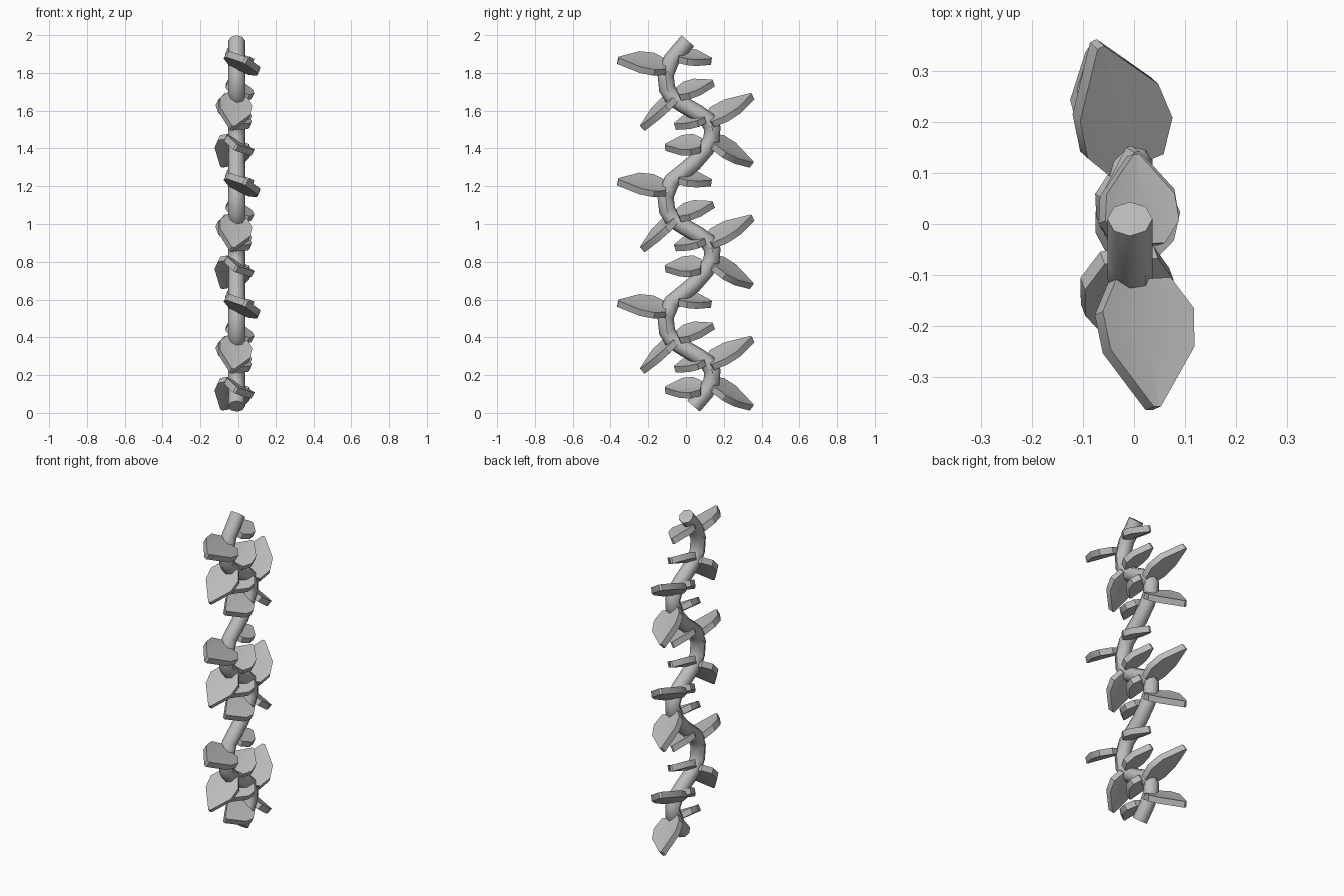
import bpy
from mathutils import Vector

if "Cube" in bpy.data.objects:
    bpy.data.objects.remove(bpy.data.objects["Cube"])

PERIOD = 0.643
UNITS = 3

gray = bpy.data.materials.new("plain gray")
gray.diffuse_color = (0.5, 0.5, 0.5, 1)
gray.use_nodes = True
gray.node_tree.nodes["Principled BSDF"].inputs["Base Color"].default_value = gray.diffuse_color


def finish(obj, angle):
    obj.data.materials.clear()
    obj.data.materials.append(gray)
    bpy.ops.object.select_all(action='DESELECT')
    obj.select_set(True)
    bpy.context.view_layer.objects.active = obj
    bpy.ops.object.shade_smooth_by_angle(angle=angle)


# Winding stem: one wave as (y, z), repeated upward, as an eight-sided tube
wave = [(0.04, 0.035), (0.105, 0.11), (0.135, 0.165), (0.14, 0.22),
        (0.115, 0.265), (0.065, 0.30), (-0.005, 0.34), (-0.07, 0.38),
        (-0.10, 0.43), (-0.108, 0.505), (-0.075, 0.585)]
path = [(y, z + PERIOD * u) for u in range(UNITS) for y, z in wave]
path.append((0.01, 1.97))

curve = bpy.data.curves.new("stem", 'CURVE')
curve.dimensions = '3D'
curve.bevel_depth = 0.044
curve.bevel_resolution = 2
curve.use_fill_caps = True
spline = curve.splines.new('POLY')
spline.points.add(len(path) - 1)
for point, (y, z) in zip(spline.points, path):
    point.co = (-0.008, y, z, 1)
stem = bpy.data.objects.new("stem", curve)
bpy.context.collection.objects.link(stem)
bpy.context.view_layer.objects.active = stem
stem.select_set(True)
bpy.ops.object.convert(target='MESH')
finish(bpy.context.object, 0.8)

# Leaf outline: position along the length, share of half width
OUTLINE = [(0, 0.6), (0.25, 1), (0.55, 0.92), (1, 0.08)]


def leaf(name, base, tip, half_width, roll, lift):
    """Thick, slightly cupped leaf whose +x side hangs lower."""
    base, tip = Vector(base), Vector(tip)
    base.z += lift
    tip.z += lift
    along = (tip - base).normalized()
    side = Vector((1, 0, -roll))
    side = (side - along * side.dot(along)).normalized()
    normal = side.cross(along)
    if normal.z < 0:
        normal = -normal
    verts, faces = [], []
    # Each row: three points on top, three below
    for t, w in OUTLINE:
        mid = base.lerp(tip, t)
        for height in (0.018, -0.018):
            for s in (-1, 0, 1):
                cup = 0.012 * w * abs(s) - 0.006
                verts.append(mid + side * (s * w * half_width)
                             + normal * (height + cup))
    ring = [0, 1, 2, 5, 4, 3]
    for r in range(len(OUTLINE) - 1):
        a, b = r * 6, r * 6 + 6
        for i, j in zip(ring, ring[1:] + ring[:1]):
            faces.append((a + i, a + j, b + j, b + i))
    last = 6 * (len(OUTLINE) - 1)
    faces.append(ring[::-1])
    faces.append([last + i for i in ring])
    mesh = bpy.data.meshes.new(name)
    mesh.from_pydata(verts, [], faces)
    obj = bpy.data.objects.new(name, mesh)
    bpy.context.collection.objects.link(obj)
    # Consistent outward normals on both leaf directions
    bpy.ops.object.select_all(action='DESELECT')
    obj.select_set(True)
    bpy.context.view_layer.objects.active = obj
    bpy.ops.object.mode_set(mode='EDIT')
    bpy.ops.mesh.select_all(action='SELECT')
    bpy.ops.mesh.normals_make_consistent(inside=False)
    bpy.ops.object.mode_set(mode='OBJECT')
    finish(obj, 0.6)


# Leaves of one wave: base, tip, half width, sideways tilt
LEAVES = {
    "back_low_leaf": ((0, 0.14, 0.15), (-0.08, 0.35, 0.033), 0.095, 0.5),
    "front_low_leaf": ((0.01, 0.08, 0.13), (-0.01, -0.11, 0.125), 0.085, 0.55),
    "front_small_leaf": ((0, 0.10, 0.28), (-0.01, -0.06, 0.235), 0.075, 0.45),
    "back_rising_leaf": ((0, 0.12, 0.255), (-0.07, 0.35, 0.395), 0.095, 0.5),
    "front_drooping_leaf": ((-0.01, -0.06, 0.385), (-0.03, -0.235, 0.225), 0.09, 0.35),
    "back_small_leaf": ((0.01, -0.04, 0.40), (0, 0.145, 0.465), 0.078, 0.5),
    "front_high_leaf": ((0.01, -0.11, 0.545), (0.04, -0.36, 0.585), 0.1, 0.5),
    "back_high_leaf": ((0.01, -0.04, 0.60), (0, 0.135, 0.58), 0.078, 0.4),
}
for u in range(UNITS):
    for name, (base, tip, half_width, roll) in LEAVES.items():
        leaf(f"{name}_{u + 1}", base, tip, half_width, roll, PERIOD * u)
